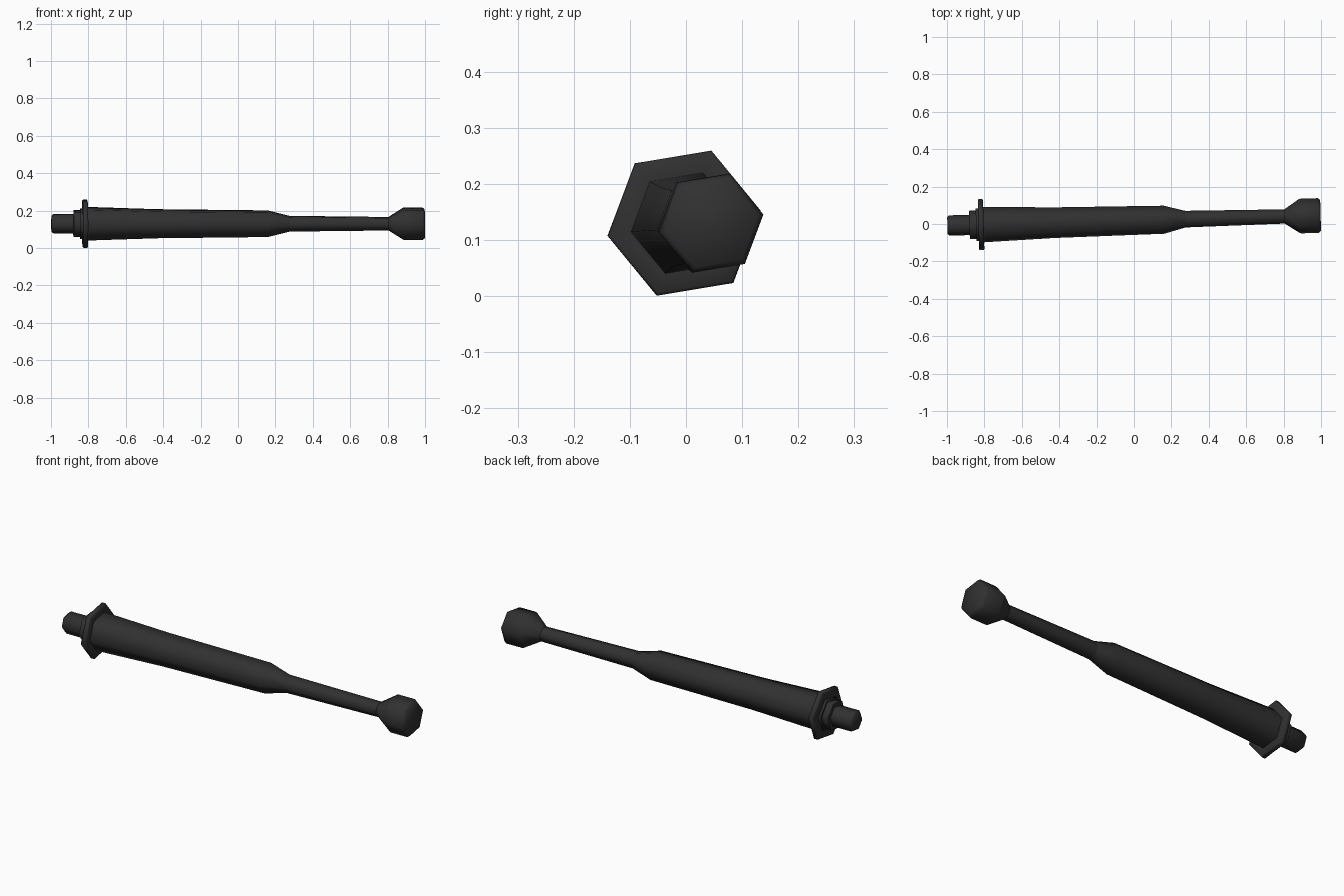
import bpy, bmesh, math

if "Cube" in bpy.data.objects:
    bpy.data.objects.remove(bpy.data.objects["Cube"])

SIDES = 6
PHASE = math.radians(9.4)   # roll of the hexagonal section
TILT = math.atan(0.027)     # slight yaw of the whole axis

mat = bpy.data.materials.new("dark_metal")
mat.diffuse_color = (0.03, 0.03, 0.03, 1)
mat.use_nodes = True
mat.node_tree.nodes["Principled BSDF"].inputs["Base Color"].default_value = mat.diffuse_color


def hex_lathe(name, profile, cap_start=False, cap_end=False):
    """Six-sided shell along x from (x, radius) pairs."""
    bm = bmesh.new()
    rings = []
    for x, r in profile:
        rings.append([bm.verts.new((x, r * math.cos(PHASE + i * math.tau / SIDES),
                                    r * math.sin(PHASE + i * math.tau / SIDES)))
                      for i in range(SIDES)])
    for a, b in zip(rings, rings[1:]):
        for i in range(SIDES):
            j = (i + 1) % SIDES
            bm.faces.new((a[i], b[i], b[j], a[j]))
    if cap_start:
        bm.faces.new(rings[0])
    if cap_end:
        bm.faces.new(rings[-1][::-1])
    # side quads point outward
    for f in bm.faces:
        f.normal_update()
    bmesh.ops.recalc_face_normals(bm, faces=bm.faces)
    centre = sum(f.normal.y * f.calc_center_median().y + f.normal.z * f.calc_center_median().z
                 for f in bm.faces)
    if centre < 0:
        bmesh.ops.reverse_faces(bm, faces=bm.faces)
    mesh = bpy.data.meshes.new(name)
    bm.to_mesh(mesh)
    bm.free()
    mesh.materials.append(mat)
    ob = bpy.data.objects.new(name, mesh)
    bpy.context.collection.objects.link(ob)
    ob.location = (0, 0.0186, 0.13)
    ob.rotation_euler = (0, 0, TILT)
    bpy.ops.object.select_all(action='DESELECT')
    ob.select_set(True)
    bpy.context.view_layer.objects.active = ob
    bpy.ops.object.shade_smooth_by_angle(angle=math.radians(62))
    return ob


# Narrow peg at the left end
hex_lathe("end_peg", [(-0.998, 0.046), (-0.988, 0.055), (-0.88, 0.055), (-0.88, 0.077)],
          cap_start=True)

# Stepped collar behind the flange
hex_lathe("collar", [(-0.88, 0.077), (-0.845, 0.077), (-0.845, 0.087), (-0.832, 0.087),
                     (-0.832, 0.11)])

# Wide flange
hex_lathe("flange", [(-0.832, 0.11), (-0.832, 0.132), (-0.828, 0.138), (-0.808, 0.138),
                     (-0.804, 0.132), (-0.804, 0.096)])

# Tapered grip, shoulder and thin neck
hex_lathe("grip", [(-0.804, 0.096), (-0.43, 0.083), (0.16, 0.076), (0.275, 0.045)])
hex_lathe("neck", [(0.275, 0.045), (0.805, 0.0385)])

# Flared head
hex_lathe("head", [(0.805, 0.0385), (0.885, 0.0925), (0.895, 0.094), (0.985, 0.094),
                   (0.998, 0.084)], cap_end=True)
